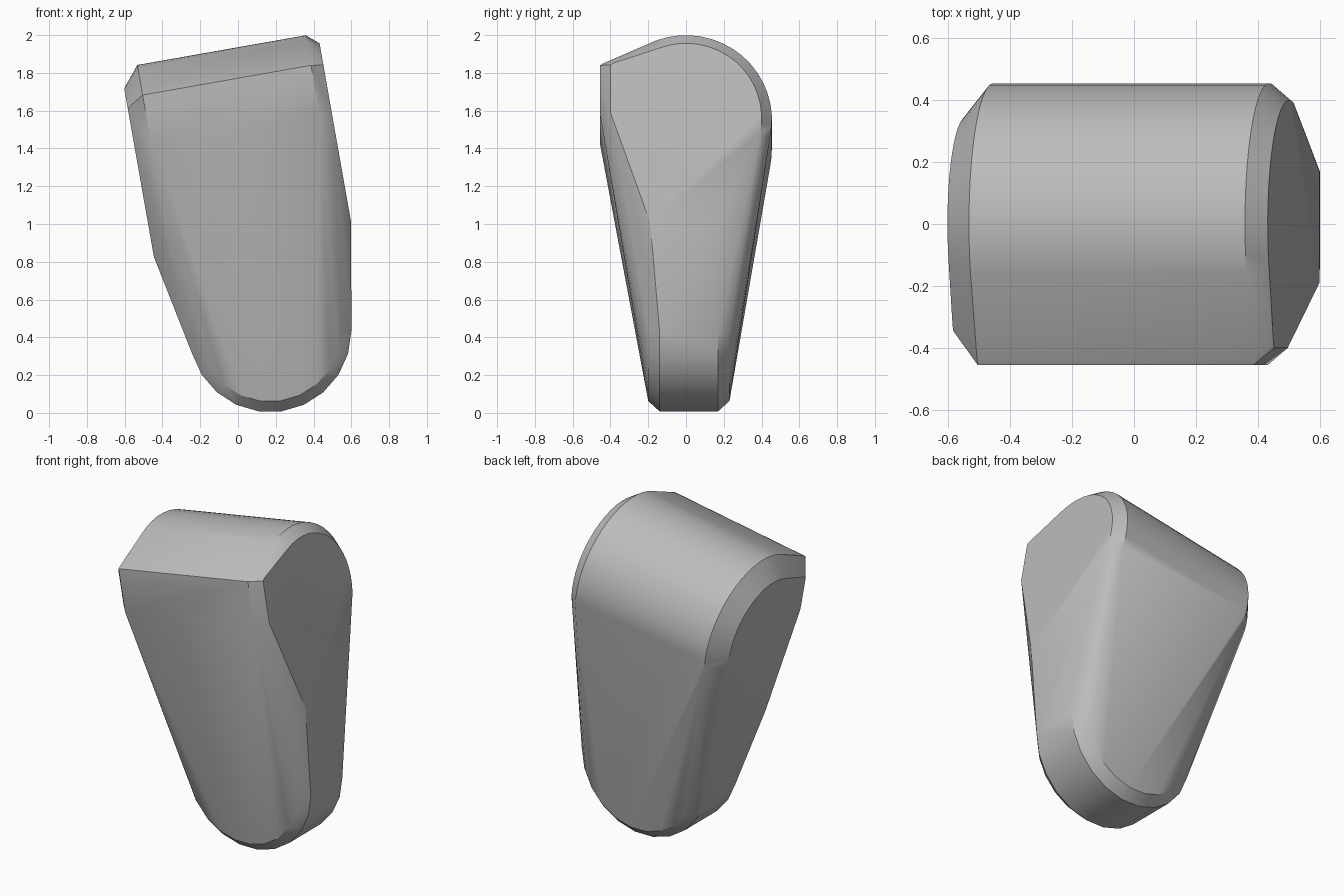
import bpy, bmesh, math
from mathutils import Matrix, Vector

cube = bpy.data.objects.get("Cube")
if cube:
    bpy.data.objects.remove(cube, do_unlink=True)

TILT = Matrix.Rotation(math.radians(-10), 3, 'Y')


def head_ring(u, radius, brow, foot):
    """Teardrop section of the tilted upper body, at distance u along its axis."""
    centre = 1.452
    pts = []
    for i in range(17):
        a = math.radians(-12 + 122 * i / 16)
        pts.append((radius * math.cos(a), centre + radius * math.sin(a)))
    pts += [(-radius, brow), (-radius + 0.02, brow + 0.012), (-radius, 1.48)]
    if foot:
        pts += [(-foot, 0.89), (foot - 0.02, 0.89)]
    return [TILT @ Vector((u, y, w)) for y, w in pts]


def foot_ring(y, radius, sides=22):
    """Round section of the lower tip, facing front and back."""
    return [Vector((0.17 + radius * math.sin(a), y, 0.434 - radius * math.cos(a)))
            for a in (math.tau * (i + 0.5) / sides for i in range(sides))]


# Tilted head with chamfered ends, blended into the rounded foot
points = head_ring(-0.295, 0.345, 1.69, 0.15) + head_ring(-0.205, 0.455, 1.745, 0)
points += head_ring(0.70, 0.455, 1.745, 0) + head_ring(0.765, 0.40, 1.735, 0.19)
for y, radius in ((-0.20, 0.375), (-0.14, 0.43), (0.17, 0.43), (0.23, 0.375)):
    points += foot_ring(y, radius)

bm = bmesh.new()
for p in points:
    bm.verts.new(p)
hull = bmesh.ops.convex_hull(bm, input=bm.verts)
loose = {g for g in hull["geom_interior"] + hull["geom_unused"]
         if isinstance(g, bmesh.types.BMVert)}
bmesh.ops.delete(bm, geom=list(loose), context='VERTS')
bmesh.ops.dissolve_limit(bm, angle_limit=math.radians(1), verts=bm.verts, edges=bm.edges)
bmesh.ops.recalc_face_normals(bm, faces=bm.faces)
mesh = bpy.data.meshes.new("tapered_body")
bm.to_mesh(mesh)
bm.free()

# Plain grey finish
grey = bpy.data.materials.new("plain grey")
grey.use_nodes = True
colour = (0.5, 0.5, 0.5, 1)
grey.diffuse_color = colour
grey.node_tree.nodes["Principled BSDF"].inputs["Base Color"].default_value = colour
mesh.materials.append(grey)

body = bpy.data.objects.new("tapered_body", mesh)
bpy.context.collection.objects.link(body)
bpy.context.view_layer.objects.active = body
body.select_set(True)
bpy.ops.object.shade_smooth_by_angle(angle=math.radians(30))
